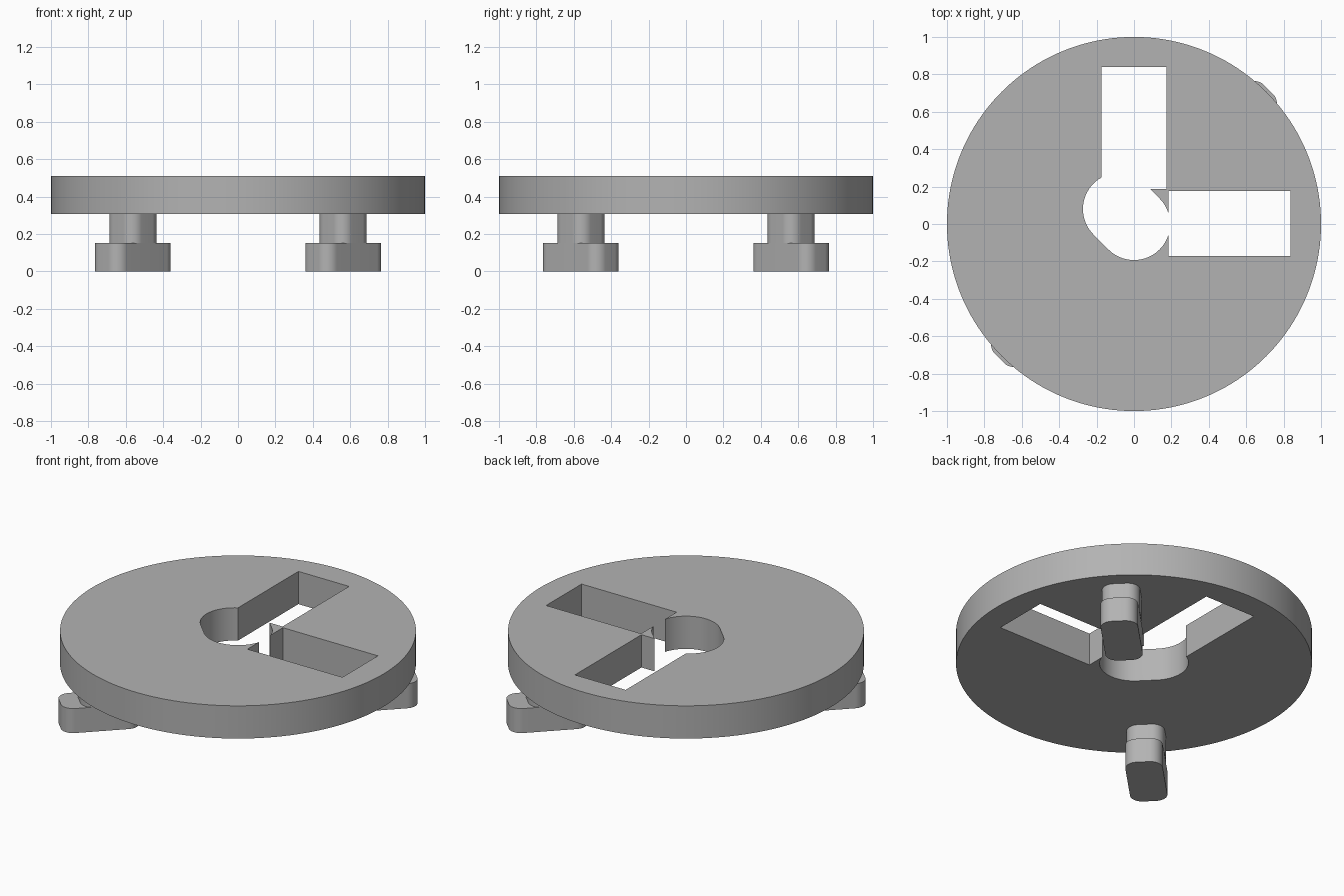
import bpy, bmesh
from math import sin, cos, pi, sqrt

if "Cube" in bpy.data.objects:
    bpy.data.objects.remove(bpy.data.objects["Cube"], do_unlink=True)

grey = bpy.data.materials.new("plain_grey")
grey.use_nodes = True
colour = (0.45, 0.45, 0.45, 1)
grey.diffuse_color = colour
grey.node_tree.nodes["Principled BSDF"].inputs["Base Color"].default_value = colour

PLATE_BOTTOM, PLATE_TOP, FOOT_TOP = 0.307, 0.51, 0.152


def rounded_rect(half_l, half_w, r, steps=16):
    """Outline of a rectangle with rounded corners; r = 0 gives sharp corners."""
    if r == 0:
        return [(half_l, half_w), (-half_l, half_w), (-half_l, -half_w), (half_l, -half_w)]
    pts = []
    corners = [(1, 1), (-1, 1), (-1, -1), (1, -1)]
    for i, (sx, sy) in enumerate(corners):
        for k in range(steps + 1):
            a = (i + k / steps) * pi / 2
            pts.append((sx * (half_l - r) + r * cos(a), sy * (half_w - r) + r * sin(a)))
    return pts


def prism(name, outline, z0, z1, centre=(0, 0), angle=0):
    """Turn an outline by angle, move it to centre and extrude it from z0 to z1."""
    c, s = cos(angle), sin(angle)
    bm = bmesh.new()
    verts = [bm.verts.new((centre[0] + x * c - y * s, centre[1] + x * s + y * c, z0))
             for x, y in outline]
    bmesh.ops.remove_doubles(bm, verts=verts, dist=1e-5)
    face = bm.faces.new(list(bm.verts))
    ext = bmesh.ops.extrude_face_region(bm, geom=[face], use_keep_orig=True)
    top = [g for g in ext["geom"] if isinstance(g, bmesh.types.BMVert)]
    bmesh.ops.translate(bm, verts=top, vec=(0, 0, z1 - z0))
    bmesh.ops.recalc_face_normals(bm, faces=bm.faces)
    mesh = bpy.data.meshes.new(name)
    bm.to_mesh(mesh)
    bm.free()
    obj = bpy.data.objects.new(name, mesh)
    bpy.context.collection.objects.link(obj)
    mesh.materials.append(grey)
    return obj


def activate(obj):
    bpy.ops.object.select_all(action="DESELECT")
    obj.select_set(True)
    bpy.context.view_layer.objects.active = obj


def smooth(obj):
    activate(obj)
    bpy.ops.object.shade_smooth_by_angle(angle=pi / 6)


# Round plate
plate = prism("plate", rounded_rect(1, 1, 1, steps=40), PLATE_BOTTOM, PLATE_TOP)

# Openings: diagonal centre slot, back window, left window
hole_r, shift = 0.193, 0.08
low, high = PLATE_BOTTOM - 0.1, PLATE_TOP + 0.1
cutters = [
    prism("slot_cutter", rounded_rect(hole_r + shift / sqrt(2), hole_r, hole_r),
          low, high, (-shift / 2, shift / 2), 3 * pi / 4),
    prism("back_window_cutter", rounded_rect(0.174, 0.326, 0), low, high, (0, 0.514)),
    prism("left_window_cutter", rounded_rect(0.326, 0.174, 0), low, high, (0.51, 0.003)),
]
for cutter in cutters:
    activate(plate)
    mod = plate.modifiers.new("opening", "BOOLEAN")
    mod.operation = "DIFFERENCE"
    mod.solver = "EXACT"
    mod.object = cutter
    bpy.ops.object.modifier_apply(modifier=mod.name)
    bpy.data.objects.remove(cutter, do_unlink=True)
smooth(plate)

# Two diagonal feet, each a neck on a longer block
for side, sign in (("back_left", 1), ("front_right", -1)):
    spot = (0.562 * sign, 0.562 * sign)
    smooth(prism(side + "_neck", rounded_rect(0.111, 0.107, 0.07),
                 FOOT_TOP, PLATE_BOTTOM, spot, pi / 4))
    smooth(prism(side + "_foot", rounded_rect(0.222, 0.105, 0.07),
                 0, FOOT_TOP, spot, pi / 4))
